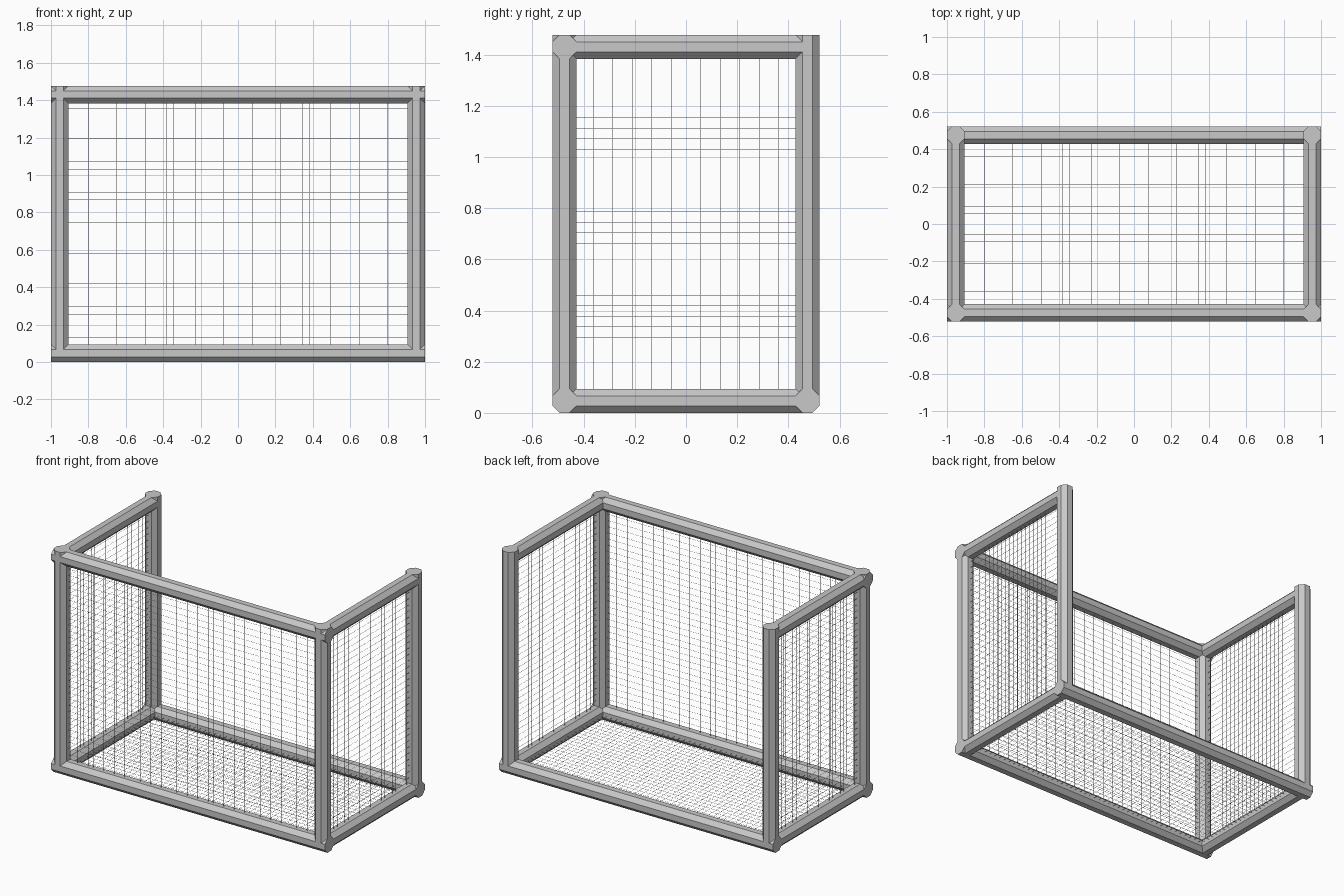
import bpy, bmesh, math
from mathutils import Vector, Matrix

cube = bpy.data.objects.get("Cube")
if cube:
    bpy.data.objects.remove(cube, do_unlink=True)


def material(name, color):
    m = bpy.data.materials.new(name)
    m.use_nodes = True
    m.diffuse_color = color
    m.node_tree.nodes["Principled BSDF"].inputs["Base Color"].default_value = color
    return m


grey = material("metal grey", (0.58, 0.58, 0.58, 1))

# Overall size and tube width
LX, LY, H, W = 1.0, 0.522, 1.477, 0.094
CX, CY, LOW, TOP = LX - W / 2, LY - W / 2, W / 2, H - W / 2


def prism(bm, a, b, width, sides):
    """Straight bar from a to b whose flat sides line up with the axes."""
    a, b = Vector(a), Vector(b)
    d = b - a
    radius = width / 2 / math.cos(math.pi / sides)
    turn = d.to_track_quat('Z', 'Y').to_matrix().to_4x4()
    spin = Matrix.Rotation(math.pi / sides, 4, 'Z')
    bmesh.ops.create_cone(bm, cap_ends=True, segments=sides, radius1=radius,
                          radius2=radius, depth=d.length,
                          matrix=Matrix.Translation((a + b) / 2) @ turn @ spin)


def build(name, bars, width, sides):
    bm = bmesh.new()
    for a, b in bars:
        prism(bm, a, b, width, sides)
    mesh = bpy.data.meshes.new(name)
    bm.to_mesh(mesh)
    bm.free()
    mesh.materials.append(grey)
    ob = bpy.data.objects.new(name, mesh)
    bpy.context.collection.objects.link(ob)


# Octagonal frame tubes
for y, z, name in ((-CY, LOW, "front_bottom_rail"), (-CY, TOP, "front_top_rail"),
                   (CY, LOW, "back_bottom_rail")):
    build(name, [((-LX, y, z), (LX, y, z))], W, 8)
for sx, side in ((1, "left"), (-1, "right")):
    x = sx * CX
    for y, end in ((-CY, "front"), (CY, "back")):
        build(f"{end}_{side}_post", [((x, y, LOW), (x, y, H))], W, 8)
    for z, level in ((LOW, "bottom"), (TOP, "top")):
        build(f"{side}_{level}_rail", [((x, -CY, z), (x, CY, z))], W, 8)

# Wire positions along each axis
STEP = 0.03813
xs = [STEP * i for i in range(-24, 25)]
ys = [STEP * (i + 0.5) for i in range(-12, 12)]
zs = [0.0104 + 0.0408 * i for i in range(1, 35)]
WIRE = 0.00095

# Wire mesh panels
build("front_mesh",
      [((-CX, -CY, z), (CX, -CY, z)) for z in zs] +
      [((x, -CY, LOW), (x, -CY, TOP)) for x in xs], WIRE, 4)
build("floor_mesh",
      [((-CX, y, LOW), (CX, y, LOW)) for y in ys] +
      [((x, -CY, LOW), (x, CY, LOW)) for x in xs], WIRE, 4)
for sx, side in ((1, "left"), (-1, "right")):
    x = sx * CX
    build(f"{side}_mesh",
          [((x, -CY, z), (x, CY, z)) for z in zs] +
          [((x, y, LOW), (x, y, TOP)) for y in ys], WIRE, 4)
